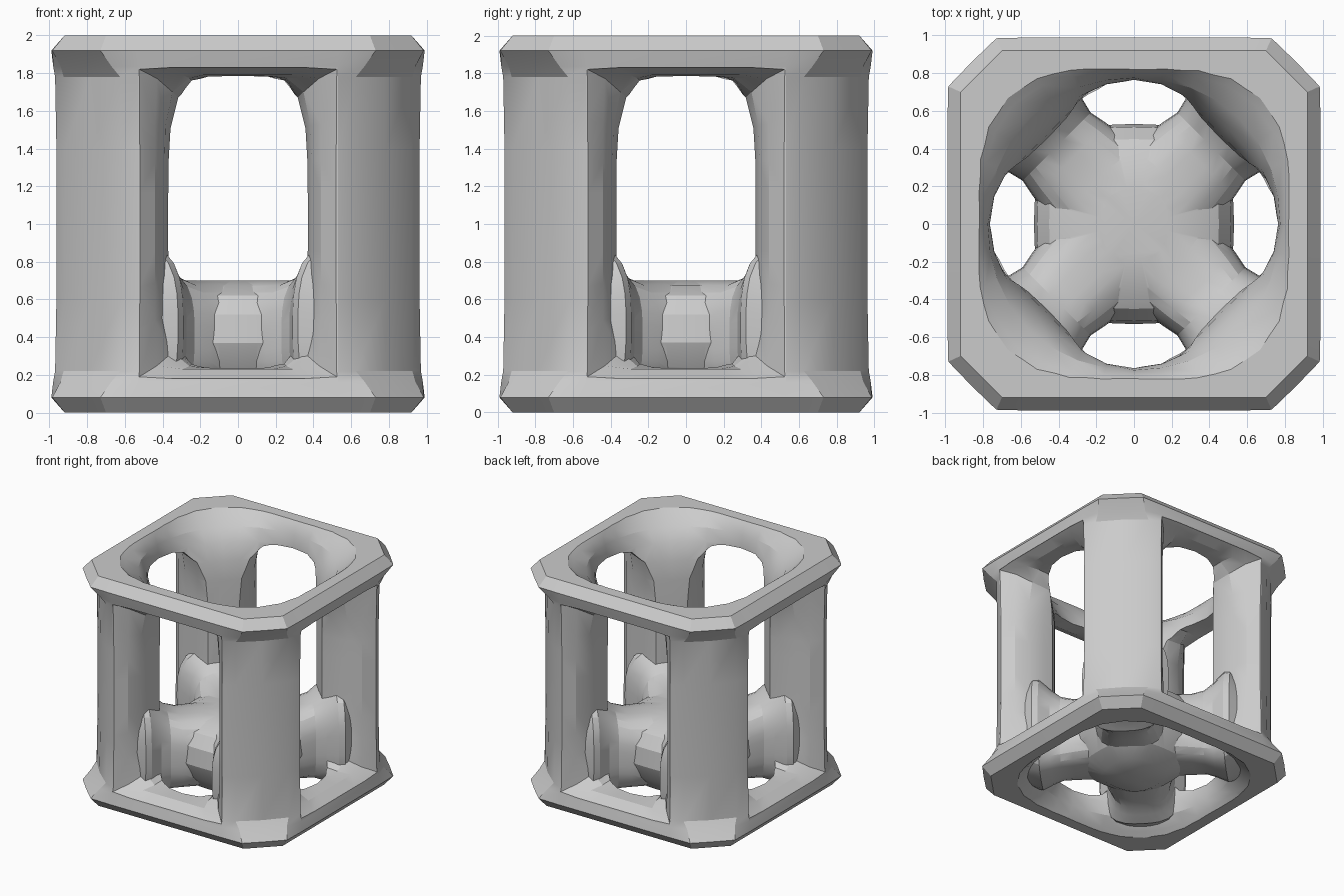
import bpy, bmesh, math
from mathutils import Matrix

if "Cube" in bpy.data.objects:
    bpy.data.objects.remove(bpy.data.objects["Cube"])


def loft(name, rings, matrix=None):
    """Closed solid through a list of equal-length point loops."""
    bm = bmesh.new()
    loops = [[bm.verts.new(p) for p in r] for r in rings]
    n = len(loops[0])
    for a, b in zip(loops, loops[1:]):
        for i in range(n):
            j = (i + 1) % n
            bm.faces.new((a[i], a[j], b[j], b[i]))
    bm.faces.new(loops[0])
    bm.faces.new(loops[-1])
    if matrix:
        bm.transform(matrix)
    bmesh.ops.recalc_face_normals(bm, faces=bm.faces)
    me = bpy.data.meshes.new(name)
    bm.to_mesh(me)
    bm.free()
    ob = bpy.data.objects.new(name, me)
    bpy.context.collection.objects.link(ob)
    return ob


def boolean(target, other, op):
    m = target.modifiers.new(op, 'BOOLEAN')
    m.operation, m.solver, m.object = op, 'EXACT', other
    bpy.context.view_layer.objects.active = target
    bpy.ops.object.modifier_apply(modifier=m.name)
    bpy.data.objects.remove(other, do_unlink=True)


def unit_loop(power, count=32):
    """Unit superellipse with points exactly on axes and corners."""
    pts = []
    for i in range(count):
        t = 2 * math.pi * i / count
        c, s = math.cos(t), math.sin(t)
        k = (abs(c) ** power + abs(s) ** power) ** (-1 / power)
        pts.append((c * k, s * k))
    return pts


def upright(w, z0, z1, power, y):
    """Rounded rectangle in the XZ plane."""
    return [(w * a, y, (z0 + z1) / 2 + (z1 - z0) / 2 * b) for a, b in unit_loop(power)]


def flat(r, diag, z):
    """Rounded plan loop with radius r on the axes and diag on the diagonals."""
    pts = []
    for i in range(32):
        t = 2 * math.pi * i / 32
        k = r + (diag - r) * math.sin(2 * t) ** 2
        pts.append((k * math.cos(t), k * math.sin(t), z))
    return pts


def outline(half, edge, corner, z):
    """Four-fold symmetric outline from points of one corner."""
    quad = [(half, 0.53), edge, (corner, corner), edge[::-1], (0.53, half)]
    pts = []
    for q in range(4):
        c, s = (1, 0, -1, 0)[q], (0, 1, 0, -1)[q]
        pts += [(x * c - y * s, x * s + y * c, z) for x, y in quad]
    return pts


# Outer frame: two rims with recessed corner posts between them
half_levels = [
    (0.92, (0.92, 0.70), 0.81, 0.0),
    (0.99, (0.985, 0.73), 0.86, 0.08),
    (0.98, (0.94, 0.67), 0.81, 0.165),
    (0.97, (0.925, 0.625), 0.785, 0.22),
    (0.963, (0.92, 0.62), 0.78, 0.6),
]
levels = half_levels + [(h, e, c, 2 - z) for h, e, c, z in reversed(half_levels)]
frame = loft("frame", [outline(*l) for l in levels])

# Vertical shaft through the frame, flared at both ends
half_shaft = [(0.84, 0.99, -0.03), (0.80, 0.90, 0.03), (0.775, 0.79, 0.10),
              (0.765, 0.71, 0.20), (0.765, 0.66, 0.34), (0.765, 0.645, 0.5)]
shaft = half_shaft + [(r, d, 2 - z) for r, d, z in reversed(half_shaft)]
boolean(frame, loft("shaft_cutter", [flat(*s) for s in shaft]), 'DIFFERENCE')

# Rounded windows between the posts, stepped wider toward the outside
window = [(0.37, 0.24, 1.78, 4.5, 0.64), (0.39, 0.235, 1.785, 6, 0.78),
          (0.44, 0.23, 1.79, 30, 0.885), (0.53, 0.18, 1.83, 60, 0.972),
          (0.53, 0.18, 1.83, 60, 1.1)]
sections = [(w, a, b, p, -y) for w, a, b, p, y in reversed(window)] + window
for k in range(2):
    cutter = loft("window_cutter", [upright(*s) for s in sections],
                  Matrix.Rotation(k * math.pi / 2, 4, 'Z'))
    boolean(frame, cutter, 'DIFFERENCE')

# Rounded central hub in the lower half, slightly squared in plan
profile = [(0.08, 0.01), (0.24, 0.04), (0.38, 0.12), (0.48, 0.24), (0.53, 0.37),
           (0.515, 0.52), (0.45, 0.62), (0.34, 0.675), (0.18, 0.70)]
hub = loft("hub", [[(r * a, r * b, z) for a, b in unit_loop(2.8)] for r, z in profile])

# Diagonal arms flaring from the hub into the posts
arm = [(0.30, 0.10, 0.70, 3, 0.30), (0.275, 0.09, 0.70, 3, 0.48),
       (0.255, 0.08, 0.735, 3, 0.58), (0.275, 0.05, 0.80, 3, 0.66),
       (0.34, 0.02, 0.88, 3, 0.75), (0.35, 0.04, 0.88, 3, 0.80),
       (0.27, 0.06, 0.80, 3, 0.88)]
arm_sections = [(w, a, b, p, -y) for w, a, b, p, y in reversed(arm)] + arm
for k in (1, 3):
    beam = loft("arm", [upright(*s) for s in arm_sections],
                Matrix.Rotation(k * math.pi / 4, 4, 'Z'))
    boolean(hub, beam, 'UNION')

# Crisp edges, softly shaded curves
for ob in (frame, hub):
    bpy.ops.object.select_all(action='DESELECT')
    ob.select_set(True)
    bpy.context.view_layer.objects.active = ob
    bpy.ops.object.shade_smooth_by_angle(angle=math.radians(20))
